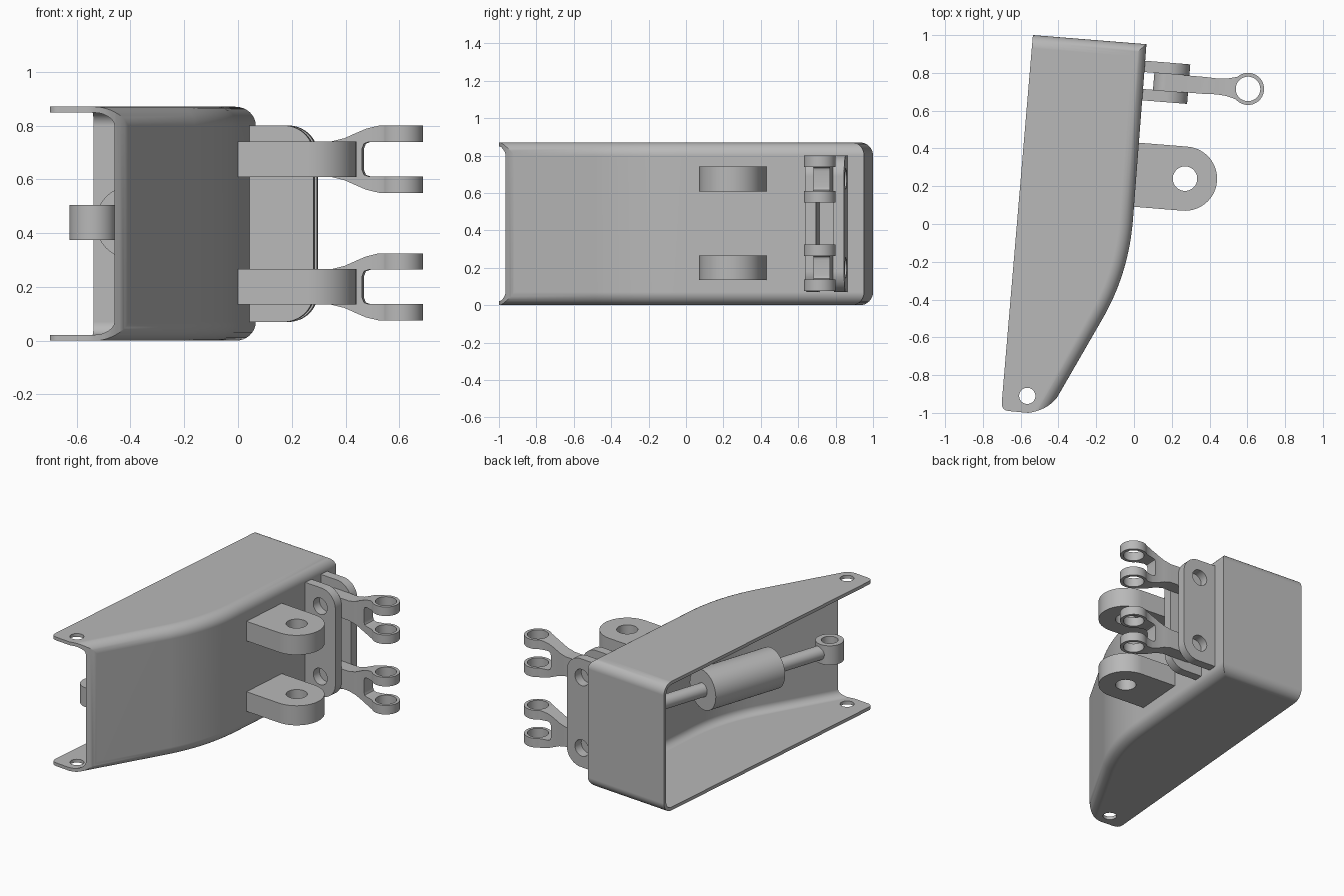
import bpy, bmesh
from math import sin, cos, pi, radians, atan2, hypot
from mathutils import Matrix, Vector

if "Cube" in bpy.data.objects:
    bpy.data.objects.remove(bpy.data.objects["Cube"])

grey = bpy.data.materials.new("plain_grey")
grey.use_nodes = True
GREY = (0.48, 0.48, 0.48, 1)
grey.diffuse_color = GREY
grey.node_tree.nodes["Principled BSDF"].inputs["Base Color"].default_value = GREY

TILT = radians(-4.6)          # whole mechanism is slewed in plan
HEIGHT, FILLET, WALL = 0.87, 0.07, 0.022
XZ = Matrix.Rotation(pi / 2, 4, "X")   # stands a flat outline upright


def arc(cx, cy, r, a0, a1, n=16):
    angles = [radians(a0 + (a1 - a0) * i / n) for i in range(n + 1)]
    return [(cx + r * cos(a), cy + r * sin(a)) for a in angles]


def circle(cx, cy, r, n=40):
    return arc(cx, cy, r, 0, 360, n)[:-1]


def bezier(a, b, c, n=14):
    a, b, c = Vector(a), Vector(b), Vector(c)
    ts = [i / n for i in range(n + 1)]
    return [tuple(a * (1 - t) ** 2 + b * 2 * t * (1 - t) + c * t * t) for t in ts]


def loft(name, rings, matrix=Matrix()):
    """Skin equal-length closed rings and cap both ends."""
    bm = bmesh.new()
    rows = [[bm.verts.new(p) for p in ring] for ring in rings]
    n = len(rows[0])
    for low, high in zip(rows, rows[1:]):
        for i in range(n):
            j = (i + 1) % n
            bm.faces.new((low[i], low[j], high[j], high[i]))
    bm.faces.new(rows[0][::-1])
    bm.faces.new(rows[-1])
    bmesh.ops.recalc_face_normals(bm, faces=bm.faces)
    bm.transform(matrix)
    mesh = bpy.data.meshes.new(name)
    bm.to_mesh(mesh)
    bm.free()
    mesh.materials.append(grey)
    obj = bpy.data.objects.new(name, mesh)
    bpy.context.collection.objects.link(obj)
    return obj


def prism(name, outline, lo, hi, matrix=Matrix()):
    return loft(name, [[(x, y, z) for x, y in outline] for z in (lo, hi)], matrix)


def combine(obj, tool, operation="DIFFERENCE"):
    mod = obj.modifiers.new("cut", "BOOLEAN")
    mod.object, mod.operation, mod.solver = tool, operation, "EXACT"
    bpy.context.view_layer.update()
    bpy.context.view_layer.objects.active = obj
    bpy.ops.object.modifier_apply(modifier=mod.name)
    bpy.data.objects.remove(tool)


def finish(obj):
    bpy.ops.object.select_all(action="DESELECT")
    obj.select_set(True)
    bpy.context.view_layer.objects.active = obj
    bpy.ops.object.shade_smooth_by_angle(angle=radians(30))
    mod = obj.modifiers.new("even_shading", "WEIGHTED_NORMAL")
    mod.keep_sharp = True


def at(x, y, z=0, turn=TILT):
    return Matrix.Translation((x, y, z)) @ Matrix.Rotation(turn, 4, "Z")


# Housing: curved side wall, back wall and two flanges, open on one side
def wall_path(extra):
    curve = bezier((-0.005, 0.03), (-0.026, -0.253), (-0.16, -0.49))[::-1]
    left = -0.9 - extra
    return [(-0.535, -1.14)] + curve + [(0.066, 0.952), (left, 0.952 + 0.08 * (0.066 - left))]


def inset(path, d):
    pts = [Vector(p) for p in path]
    normals = []
    for a, b in zip(pts, pts[1:]):
        e = (b - a).normalized()
        normals.append(Vector((-e.y, e.x)))
    before, after = normals[:1] + normals, normals + normals[-1:]
    return [p + (m + n) * d / (1 + m.dot(n)) for p, m, n in zip(pts, before, after)]


def housing_solid(name, gap):
    r = FILLET - gap
    steps = [radians(90 * i / 8) for i in range(9)]
    low = [(gap + r * (1 - sin(a)), gap + r * (1 - cos(a))) for a in steps]
    profile = low + [(d, HEIGHT - z) for d, z in reversed(low)]
    rings = []
    for d, z in profile:
        plan = inset(wall_path(gap * 5), d)
        rings.append([(p.x, p.y, z) for p in plan] + [(-0.9 - gap * 5, -1.14, z)])
    return loft(name, rings)


housing = housing_solid("housing", 0)
combine(housing, housing_solid("cavity", WALL))
nose = bezier((-0.38, -0.88), (-0.44, -0.985), (-0.56, -1.0), 10)
tip = bezier((-0.665, -0.99), (-0.703, -0.985), (-0.7, -0.945), 5)
plan = [(-0.531, 1.05), (0.3, 1.05), (0.3, -0.88)] + nose + tip
combine(housing, prism("trim", plan, -0.1, 1), "INTERSECT")
combine(housing, prism("drill", circle(-0.565, -0.91, 0.043), -0.1, 1))
finish(housing)

# Two round-ended lugs on the side wall
for name, z in (("lower_lug", 0.2), ("upper_lug", 0.675)):
    m = at(0.27, 0.24, z)
    lug = prism(name, [(-0.265, 0.17), (-0.265, -0.17)] + arc(0, 0, 0.17, -90, 90, 28),
                -0.066, 0.066, m)
    combine(lug, prism("drill", circle(0, 0, 0.065), -0.2, 0.2, m))
    finish(lug)

# Pair of hinge plates with rounded outer corners
for name, v in (("front_hinge_plate", -0.075), ("back_hinge_plate", 0.075)):
    m = at(0.17, 0.75) @ Matrix.Translation((0, v, 0)) @ XZ
    outline = ([(-0.135, 0.8), (-0.135, 0.07)] + arc(0.01, 0.18, 0.11, -90, 0)
               + arc(0.01, 0.69, 0.11, 0, 90))
    plate = prism(name, outline, -0.03, 0.03, m)
    for z in (0.2, 0.675):
        combine(plate, prism("drill", circle(0, z, 0.055), -0.1, 0.1, m))
    finish(plate)

# Forked links: upright fork outline crossed with an eye-ended plan outline
upper = [(0.18, 0.066), (0.23, 0.078), (0.27, 0.096), (0.31, 0.113), (0.36, 0.125), (0.53, 0.125),
         (0.53, 0.064), (0.32, 0.064), (0.303, 0.058), (0.296, 0.04)]
fork = upper + [(u, -z) for u, z in reversed(upper)] + arc(0, 0, 0.066, 270, 90, 20)
side = [(-0.1, -0.045), (0.2, -0.045), (0.27, -0.042), (0.32, -0.046), (0.35, -0.053)]
eye_plan = side + arc(0.435, 0, 0.085, -135, 135, 36) + [(u, -v) for u, v in reversed(side)]
for name, z in (("lower_link", 0.2), ("upper_link", 0.675)):
    m = at(0.17, 0.75, z)
    link = prism(name, fork, -0.2, 0.2, m @ XZ)
    combine(link, prism("plan", eye_plan, -0.3, 0.3, m), "INTERSECT")
    combine(link, prism("drill", circle(0.435, 0, 0.065), -0.3, 0.3, m))
    finish(link)

# Actuator inside the housing: barrel, rods, end eyes and anchor pin
FRONT, BACK, MID = Vector((-0.54, -0.76)), Vector((-0.085, 0.63)), 0.44
span = BACK - FRONT
length = span.length
axis = at(FRONT.x, FRONT.y, MID, atan2(span.y, span.x)) @ Matrix.Rotation(pi / 2, 4, "Y")
for name, r, lo, hi in (("actuator_barrel", 0.133, 0.44, 0.97),
                        ("front_rod", 0.045, 0.07, 0.46),
                        ("back_rod", 0.045, 0.95, length - 0.06)):
    finish(prism(name, circle(0, 0, r), lo, hi, axis))
for name, p in (("front_eye", FRONT), ("back_eye", BACK)):
    eye = prism(name, circle(p.x, p.y, 0.087), MID - 0.065, MID + 0.065)
    combine(eye, prism("drill", circle(p.x, p.y, 0.052), 0, 1))
    finish(eye)
finish(prism("anchor_pin", circle(BACK.x, BACK.y, 0.05), 0.01, HEIGHT - 0.01))
